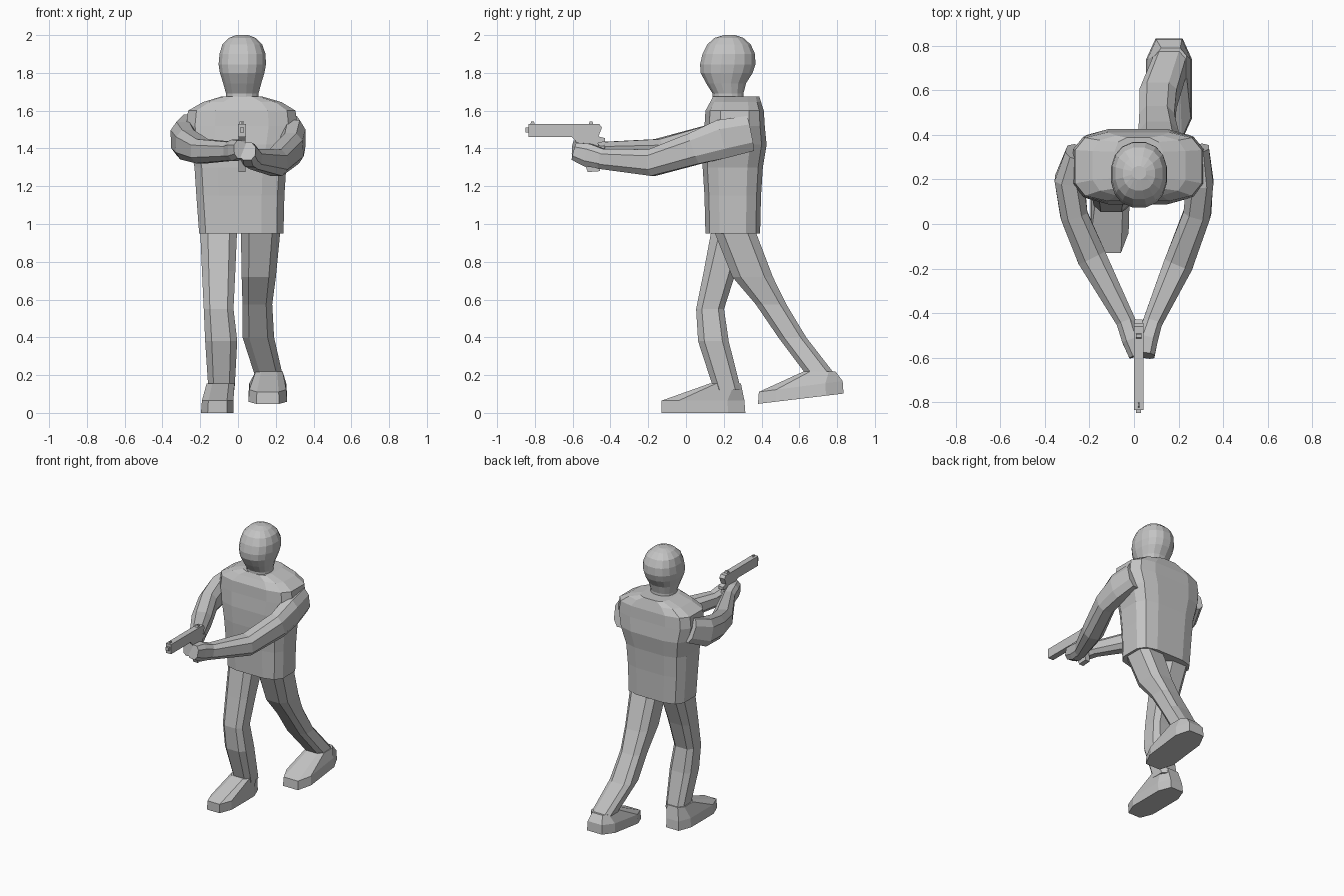
import bpy, bmesh, math
from mathutils import Vector

grey = bpy.data.materials.new("plain grey")
grey.diffuse_color = (0.55, 0.55, 0.55, 1)


def finish(bm, name):
    bmesh.ops.recalc_face_normals(bm, faces=bm.faces)
    me = bpy.data.meshes.new(name)
    bm.to_mesh(me)
    bm.free()
    me.materials.append(grey)
    ob = bpy.data.objects.new(name, me)
    bpy.context.collection.objects.link(ob)
    return ob


def loft(name, rings, n, power):
    """Skin rings given as (centre, half axis u, half axis v)."""
    bm = bmesh.new()
    loops = []
    for c, u, v in rings:
        loop = []
        for i in range(n):
            a = 2 * math.pi * (i + 0.5) / n
            cu = math.copysign(abs(math.cos(a)) ** power, math.cos(a))
            cv = math.copysign(abs(math.sin(a)) ** power, math.sin(a))
            loop.append(bm.verts.new(Vector(c) + Vector(u) * cu + Vector(v) * cv))
        loops.append(loop)
    for a, b in zip(loops, loops[1:]):
        for i in range(n):
            j = (i + 1) % n
            bm.faces.new((a[i], a[j], b[j], b[i]))
    bm.faces.new(loops[0])
    bm.faces.new(loops[-1])
    return finish(bm, name)


def stack(name, rows, n=8, power=0.6):
    """Loft level rings (x0, x1, y0, y1, z, slope along y)."""
    rings = []
    for x0, x1, y0, y1, z, *s in rows:
        h = (y1 - y0) / 2
        rings.append((((x0 + x1) / 2, (y0 + y1) / 2, z),
                      ((x1 - x0) / 2, 0, 0), (0, h, h * (s[0] if s else 0))))
    return loft(name, rings, n, power)


def arm(name, rows):
    """Loft upright rings along an arm: (x, y, z, half width, half height)."""
    pts = [Vector(r[:3]) for r in rows]
    rings = []
    for i, r in enumerate(rows):
        d = pts[min(i + 1, len(pts) - 1)] - pts[max(i - 1, 0)]
        side = Vector((-d.y, d.x, 0)).normalized()
        up = d.cross(side).normalized()
        if up.z < 0:
            up = -up
        rings.append((pts[i], side * r[3], up * r[4]))
    return loft(name, rings, 8, 0.75)


def prism(name, outline, x, half):
    """Extrude a (y, z) side outline across x."""
    bm = bmesh.new()
    f = bm.faces.new([bm.verts.new((x - half, y, z)) for y, z in outline])
    g = bmesh.ops.extrude_face_region(bm, geom=[f])["geom"]
    bmesh.ops.translate(bm, vec=(2 * half, 0, 0),
                        verts=[v for v in g if isinstance(v, bmesh.types.BMVert)])
    return finish(bm, name)


# Head with jaw and neck
stack("head", [
    (-.065, .11, .14, .31, 1.62), (-.065, .11, .14, .305, 1.69),
    (-.08, .125, .105, .32, 1.745), (-.098, .142, .075, .355, 1.80),
    (-.105, .15, .072, .37, 1.845), (-.10, .148, .085, .368, 1.90),
    (-.085, .13, .11, .345, 1.95), (-.05, .095, .15, .305, 1.985),
    (-.01, .055, .20, .26, 2.0)], 16, 0.88)

# Jacket torso
stack("torso", [
    (-.21, .245, .10, .395, .95), (-.225, .25, .095, .40, 1.15),
    (-.235, .26, .085, .41, 1.3), (-.26, .295, .085, .43, 1.42),
    (-.28, .32, .095, .42, 1.52), (-.27, .31, .10, .415, 1.6),
    (-.19, .235, .125, .40, 1.645), (-.09, .13, .14, .39, 1.675)], 12, 0.55)

# Legs: right one forward, left one trailing
stack("right_leg", [
    (-.205, .0, .13, .36, .97), (-.195, -.01, .09, .27, .75),
    (-.185, -.02, .05, .205, .55), (-.178, .0, .06, .23, .38),
    (-.16, -.015, .145, .295, .12)])
stack("left_leg", [
    (.01, .23, .14, .37, .97), (.015, .205, .24, .465, .72),
    (.02, .185, .365, .535, .575), (.02, .195, .485, .64, .4),
    (.085, .24, .635, .795, .2)])

# Shoes
stack("right_foot", [
    (-.2, -.02, -.14, .325, .0), (-.195, -.02, -.14, .32, .065),
    (-.17, -.015, .12, .295, .155)], 8, 0.6)
stack("left_foot", [
    (.05, .265, .37, .845, .075, .12), (.055, .26, .375, .84, .14, .13),
    (.09, .24, .62, .795, .22)], 8, 0.6)

# Arms reaching forward to the grip
arm("right_arm", [
    (-.25, .32, 1.50, .06, .09), (-.29, .20, 1.45, .07, .10),
    (-.27, .04, 1.42, .065, .085), (-.19, -.15, 1.385, .07, .068),
    (-.03, -.45, 1.385, .045, .052)])
arm("left_arm", [
    (.28, .34, 1.48, .06, .10), (.295, .19, 1.45, .065, .11),
    (.285, .05, 1.40, .065, .09), (.2, -.18, 1.325, .07, .075),
    (.075, -.46, 1.345, .045, .055)])

# Hands wrapped around the grip
arm("right_hand", [(-.04, -.43, 1.385, .045, .052), (-.012, -.52, 1.39, .045, .06),
                   (.015, -.59, 1.395, .04, .05)])
arm("left_hand", [(.085, -.44, 1.345, .045, .055), (.06, -.52, 1.365, .05, .065),
                  (.05, -.59, 1.385, .045, .05)])

# Pistol: slide with hammer notch, grip, barrel tip, sights
GX = .021
prism("pistol_slide", [(-.835, 1.46), (-.835, 1.53), (-.46, 1.53), (-.445, 1.51),
                       (-.465, 1.46)], GX, .021)
prism("pistol_grip", [(-.61, 1.465), (-.47, 1.465), (-.43, 1.455), (-.43, 1.435),
                      (-.465, 1.43), (-.455, 1.28), (-.52, 1.275), (-.585, 1.44)],
      GX, .018)
prism("barrel_tip", [(-.85, 1.485), (-.85, 1.51), (-.83, 1.51), (-.83, 1.485)], GX, .011)
prism("front_sight", [(-.825, 1.525), (-.82, 1.542), (-.805, 1.542), (-.80, 1.525)], GX, .004)
prism("rear_sight", [(-.515, 1.525), (-.51, 1.543), (-.495, 1.543), (-.49, 1.525)], GX, .012)
